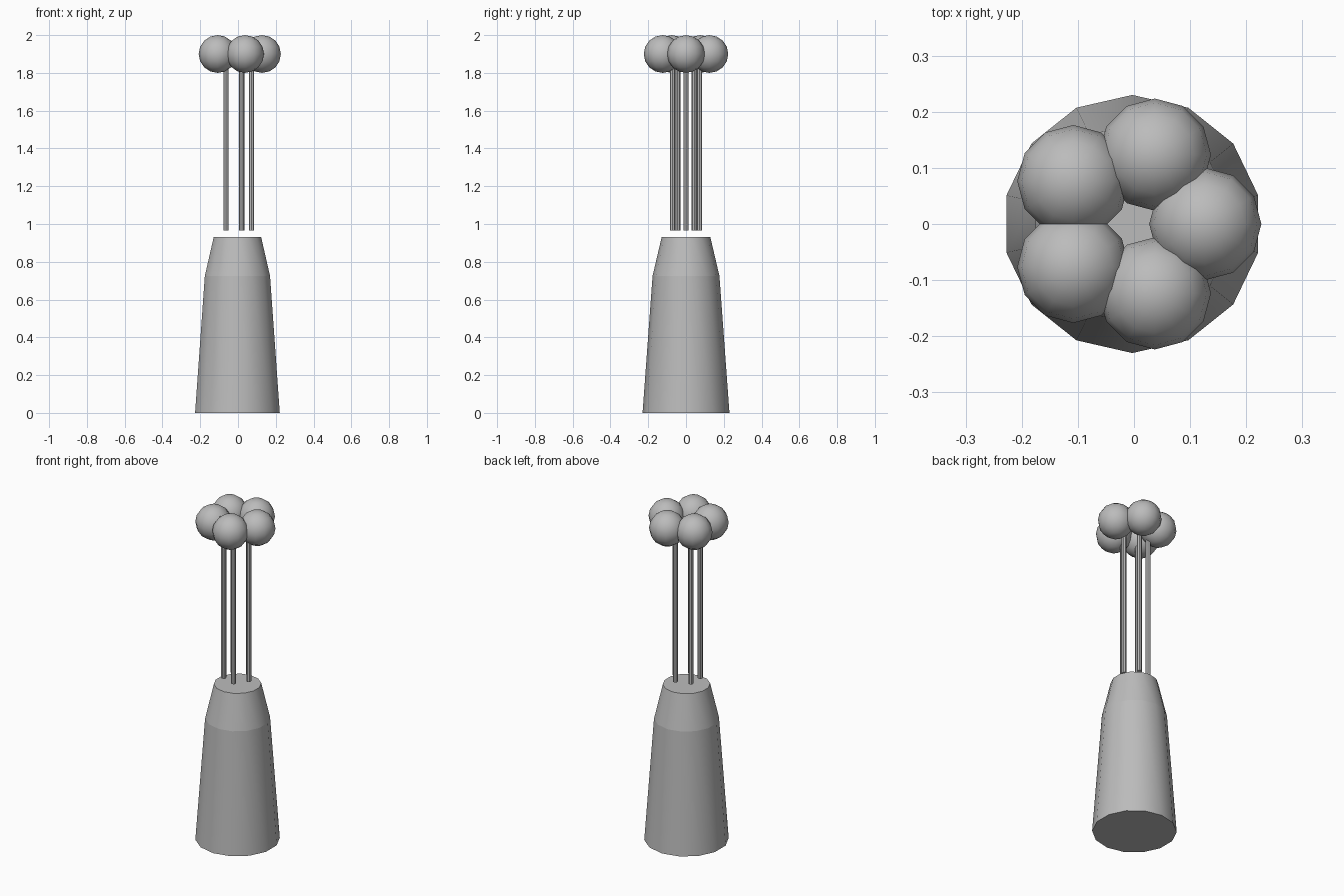
import bpy
import math

if "Cube" in bpy.data.objects:
    bpy.data.objects.remove(bpy.data.objects["Cube"])

CX = -0.003  # axis of the ring and body

grey = bpy.data.materials.new("plain grey")
grey.diffuse_color = (0.5, 0.5, 0.5, 1)
grey.use_nodes = True
grey.node_tree.nodes["Principled BSDF"].inputs["Base Color"].default_value = grey.diffuse_color


def finish(name, angle=40):
    ob = bpy.context.object
    ob.name = name
    ob.data.materials.append(grey)
    bpy.ops.object.shade_smooth_by_angle(angle=math.radians(angle))
    return ob


def frustum(name, r1, r2, z1, z2, sides, x=CX, y=0):
    bpy.ops.mesh.primitive_cone_add(vertices=sides, radius1=r1, radius2=r2, depth=z2 - z1,
                                    location=(x, y, (z1 + z2) / 2))
    return finish(name)


# Tapered body and steeper shoulder
frustum("body", 0.23, 0.177, 0, 0.725, 14)
frustum("shoulder", 0.177, 0.129, 0.725, 0.93, 14)

# Five thin stems, each under a ball
for i in range(5):
    a = math.radians(72 * i)
    c, s = math.cos(a), math.sin(a)
    frustum(f"stem_{i + 1}", 0.014, 0.014, 0.965, 1.88, 8, CX + 0.075 * c, 0.075 * s)
    bpy.ops.mesh.primitive_uv_sphere_add(segments=12, ring_count=8, radius=0.1,
                                         location=(CX + 0.13 * c, 0.13 * s, 1.9))
    finish(f"ball_{i + 1}")
